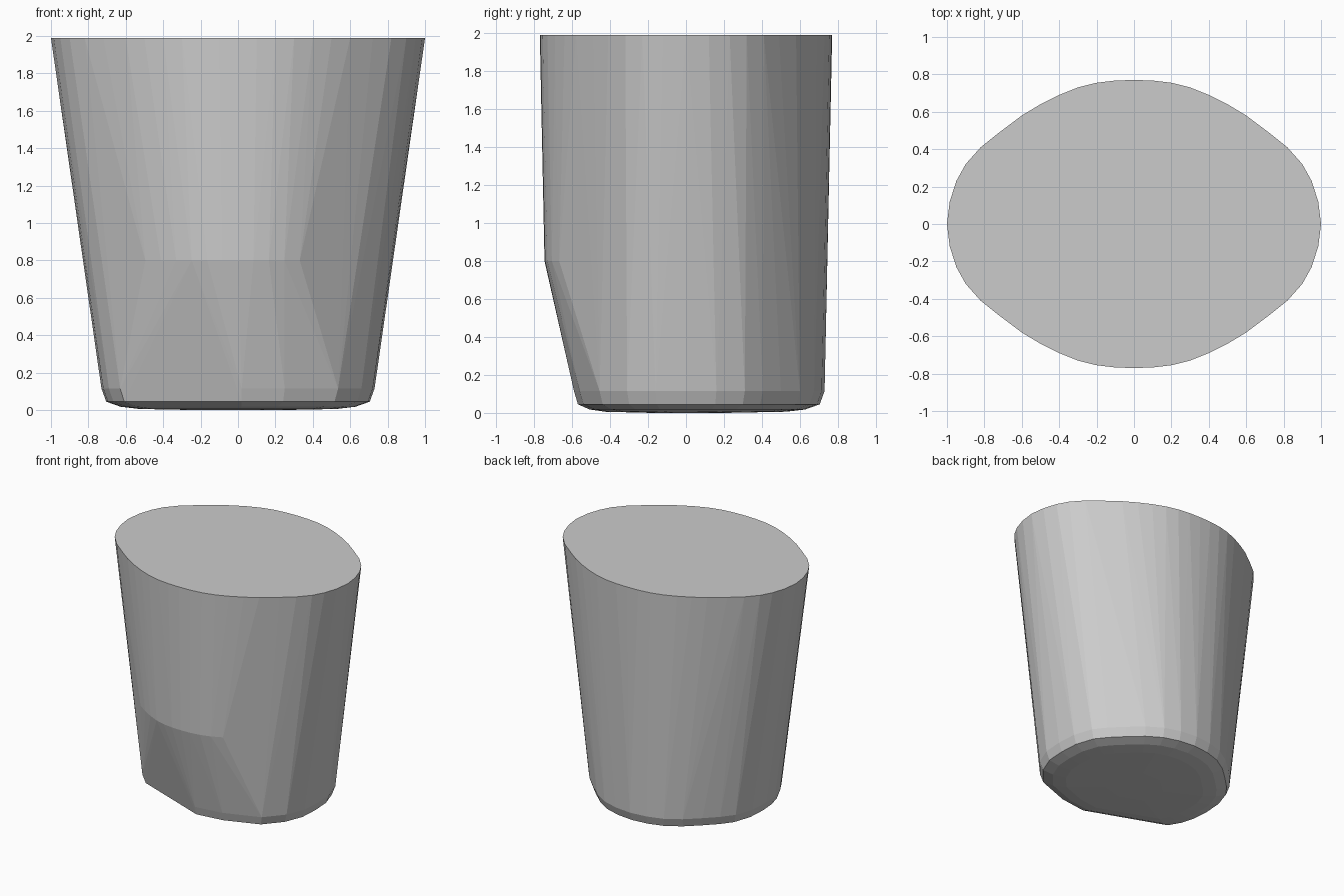
import bpy, bmesh, math

if "Cube" in bpy.data.objects:
    bpy.data.objects.remove(bpy.data.objects["Cube"])

# Quarter outline of the rim, mirrored into a full ring
quarter = [(1, 0), (0.985, 0.12), (0.95, 0.23), (0.90, 0.32), (0.82, 0.41),
           (0.72, 0.49), (0.60, 0.58), (0.50, 0.64), (0.40, 0.69),
           (0.30, 0.73), (0.20, 0.755), (0.10, 0.767), (0, 0.77)]
rim = [(sx * x, sy * y) for x, y in quarter for sx in (1, -1) for sy in (1, -1)]

# Base outline: full at the back, shallow off-centre cut at the front
base = [(0.73, 0), (0.72, 0.16), (0.67, 0.31), (0.595, 0.405), (0.50, 0.50),
        (0.39, 0.60), (0.27, 0.675), (0.14, 0.715), (0, 0.73)]
base += [(-x, y) for x, y in base]
base += [(0.72, -0.16), (0.66, -0.31), (0.535, -0.455), (0.25, -0.56),
         (0.02, -0.59), (-0.63, -0.345), (-0.69, -0.24), (-0.72, -0.13)]

# Rings from top to bottom; the sole is rounded by shrinking steps
pts = [(x, y, 1.99) for x, y in rim]
pts += [(x * 0.825, y * 0.968, 0.80) for x, y in rim if y < 0 and -0.64 < x < 0.42]
for z, s in ((0.115, 1.0), (0.045, 0.965), (0.018, 0.86), (0.006, 0.72), (0.0, 0.3)):
    pts += [(x * s, y * s, z) for x, y in base]

# Solid tapered body wrapped around the rings
bm = bmesh.new()
for p in pts:
    bm.verts.new(p)
bmesh.ops.remove_doubles(bm, verts=bm.verts[:], dist=0.001)
bmesh.ops.convex_hull(bm, input=bm.verts[:])
bmesh.ops.delete(bm, geom=[v for v in bm.verts if not v.link_faces], context='VERTS')
bmesh.ops.dissolve_limit(bm, angle_limit=math.radians(0.5),
                         verts=bm.verts[:], edges=bm.edges[:])
bmesh.ops.recalc_face_normals(bm, faces=bm.faces[:])

mesh = bpy.data.meshes.new("tapered_body")
bm.to_mesh(mesh)
bm.free()
body = bpy.data.objects.new("tapered_body", mesh)
bpy.context.collection.objects.link(body)
